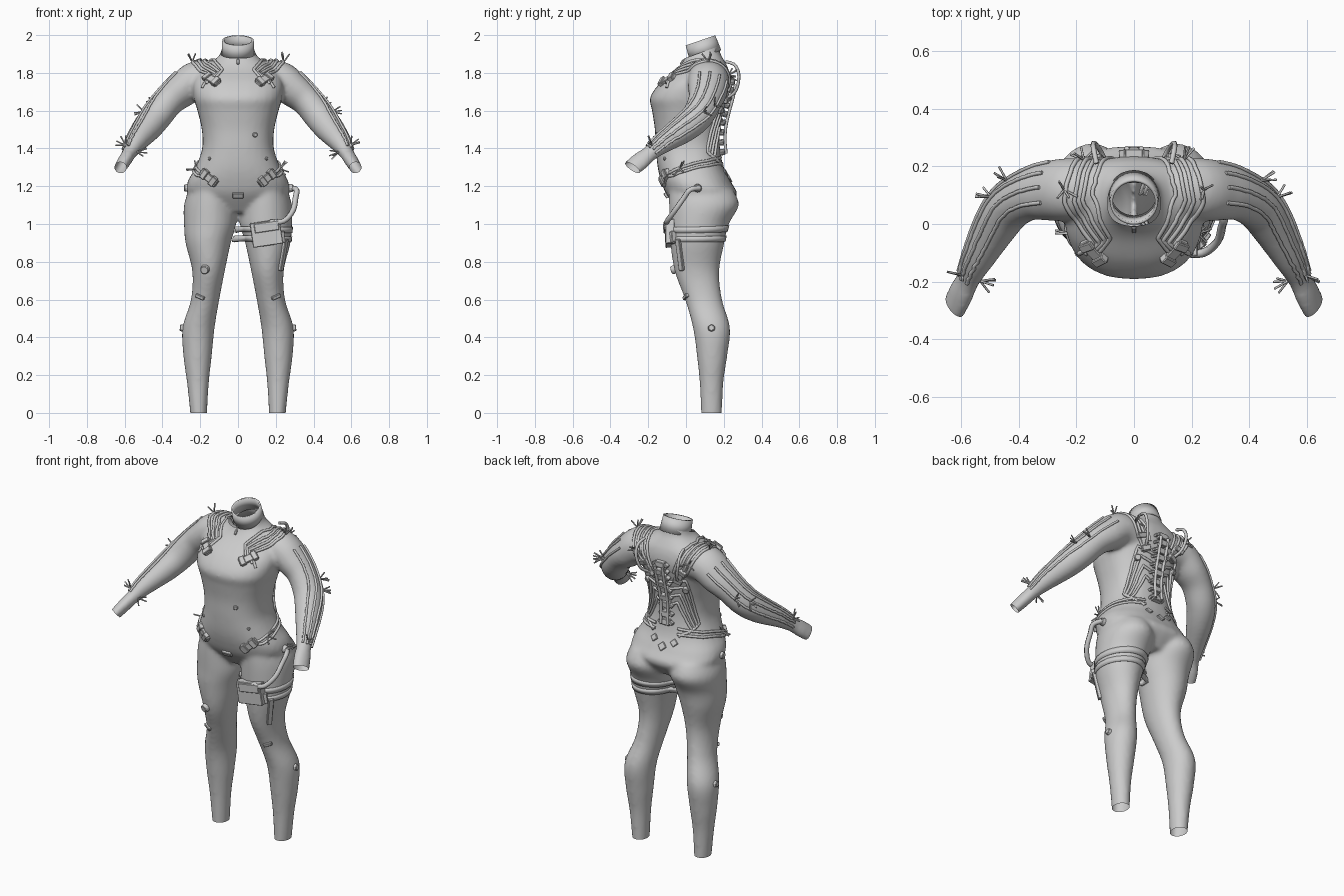
import bpy, bmesh, random
from math import cos, sin, pi, copysign
from mathutils import Vector, Matrix, Quaternion
from mathutils.bvhtree import BVHTree

random.seed(4)
cube = bpy.data.objects.get("Cube")
if cube:
    bpy.data.objects.remove(cube)

grey = bpy.data.materials.new("suit grey")
grey.use_nodes = True
grey.diffuse_color = (0.6, 0.6, 0.6, 1)
grey.node_tree.nodes["Principled BSDF"].inputs["Base Color"].default_value = (0.6, 0.6, 0.6, 1)


def link(name, data, smooth=False):
    """Put object data in the scene with the suit material."""
    data.materials.append(grey)
    obj = bpy.data.objects.new(name, data)
    bpy.context.collection.objects.link(obj)
    if smooth:
        data.shade_smooth()
    return obj


def from_bmesh(name, bm, smooth=False):
    mesh = bpy.data.meshes.new(name)
    bmesh.ops.recalc_face_normals(bm, faces=bm.faces)
    bm.to_mesh(mesh)
    bm.free()
    return link(name, mesh, smooth)


def bake(obj):
    """Replace an object's mesh by its modified mesh."""
    bpy.context.view_layer.update()
    graph = bpy.context.evaluated_depsgraph_get()
    mesh = bpy.data.meshes.new_from_object(obj.evaluated_get(graph))
    obj.modifiers.clear()
    obj.data = mesh


def smooth_rows(rows, steps=5):
    """Catmull-Rom interpolation through rows of numbers."""
    out = []
    for i in range(len(rows) - 1):
        four = [rows[min(max(j, 0), len(rows) - 1)] for j in range(i - 1, i + 3)]
        for k in range(steps):
            t = k / steps
            out.append([b + t / 2 * (c - a + t * (2 * a - 5 * b + 4 * c - d + t * (3 * (b - c) + d - a)))
                        for a, b, c, d in zip(*four)])
    return out + [list(rows[-1])]


def loft(bm, rings, power=2.0, count=32):
    """Closed skin through rings given as centre and two radius vectors."""
    loops = []
    for centre, u, v in rings:
        loop = []
        for i in range(count):
            c, s = cos(2 * pi * i / count), sin(2 * pi * i / count)
            c, s = (copysign(abs(w) ** (2 / power), w) for w in (c, s))
            loop.append(bm.verts.new(centre + u * c + v * s))
        loops.append(loop)
    for a, b in zip(loops, loops[1:]):
        for i in range(count):
            j = (i + 1) % count
            bm.faces.new((a[i], a[j], b[j], b[i]))
    bm.faces.new(loops[0])
    bm.faces.new(loops[-1])


# Body sections: torso is height, front, back, half width
torso = [(1.06, -.03, .2, .13), (1.15, -.1, .27, .26), (1.22, -.13, .24, .268), (1.3, -.15, .2, .225),
         (1.4, -.16, .18, .19), (1.5, -.165, .18, .192), (1.6, -.18, .2, .215), (1.67, -.19, .22, .235),
         (1.75, -.135, .235, .24), (1.82, -.05, .225, .2), (1.87, -.01, .2, .125), (1.91, 0, .18, .09),
         (2, 0, .17, .08)]
# Leg is height, centre x, centre y, half width, half depth
leg = [(1.18, .14, .08, .12, .17), (1.1, .146, .095, .14, .185), (1, .148, .07, .138, .157),
       (.9, .158, .06, .12, .143), (.75, .156, .058, .086, .118), (.6, .174, .093, .075, .098),
       (.45, .209, .135, .085, .098), (.3, .214, .138, .075, .08), (.15, .212, .135, .057, .062),
       (-.05, .207, .135, .041, .054)]
# Arm is centre, half width, half thickness
arm = [(.08, .12, 1.75, .1, .1), (.21, .12, 1.765, .11, .1), (.3, .115, 1.705, .105, .09),
       (.365, .1, 1.65, .09, .08), (.43, .06, 1.57, .083, .08), (.48, -.01, 1.505, .075, .073),
       (.54, -.12, 1.43, .056, .054), (.575, -.19, 1.375, .044, .038), (.6, -.24, 1.335, .052, .036),
       (.63, -.3, 1.285, .05, .03), (.65, -.34, 1.25, .04, .02)]

X, Y = Vector((1, 0, 0)), Vector((0, 1, 0))
bm = bmesh.new()
loft(bm, [(Vector((0, (f + b) / 2, z)), X * w, Y * (b - f) / 2) for z, f, b, w in smooth_rows(torso)], 2.35)
arm_rows = smooth_rows(arm)
arm_frames = []
for i, row in enumerate(arm_rows):
    before, after = arm_rows[max(i - 1, 0)], arm_rows[min(i + 1, len(arm_rows) - 1)]
    along = (Vector(after[:3]) - Vector(before[:3])).normalized()
    across = along.cross(Vector((.5, .3, .8))).normalized()
    arm_frames.append((Vector(row[:3]), across, across.cross(along)))
for side in (1, -1):
    flip = Matrix.Diagonal((side, 1, 1))
    loft(bm, [(Vector((side * x, y, z)), X * a, Y * b) for z, x, y, a, b in smooth_rows(leg)])
    loft(bm, [(flip @ p, flip @ u * row[3], flip @ v * row[4])
              for (p, u, v), row in zip(arm_frames, arm_rows)])
body = from_bmesh("body_suit", bm)
remesh = body.modifiers.new("fuse", 'REMESH')
remesh.mode = 'VOXEL'
remesh.voxel_size = .012
relax = body.modifiers.new("relax", 'SMOOTH')
relax.iterations = 6
bake(body)

# Open the neck, ankles and cuffs
bm = bmesh.new()
bm.from_mesh(body.data)


def cut(point, normal, keep):
    verts = [v for v in bm.verts if keep(v.co)]
    chosen = set(verts)
    edges = [e for e in bm.edges if chosen.issuperset(e.verts)]
    faces = [f for f in bm.faces if chosen.issuperset(f.verts)]
    bmesh.ops.bisect_plane(bm, geom=verts + edges + faces, plane_co=point, plane_no=normal, clear_outer=True)


cut((0, .1, 1.915), (0, -.33, .94), lambda p: p.z > 1.75)
cut((0, 0, 0), (0, 0, -1), lambda p: p.z < .3)
for side in (1, -1):
    cut((side * .622, -.285, 1.3), (side * .45, -.6, -.65), lambda p: p.x * side > .5)
bm.to_mesh(body.data)
surface = BVHTree.FromBMesh(bm)
bm.free()
body.data.shade_smooth()


def snap(p, lift=0.0):
    where, normal, _, _ = surface.find_nearest(Vector(p))
    return where + normal * lift, normal


def tube(name, points, radius=.008):
    curve = bpy.data.curves.new(name, 'CURVE')
    curve.dimensions = '3D'
    curve.bevel_depth, curve.bevel_resolution, curve.use_fill_caps = radius, 1, True
    spline = curve.splines.new('POLY')
    spline.points.add(len(points) - 1)
    for dot, p in zip(spline.points, points):
        dot.co = (*p, 1)
    obj = link(name, curve)
    bpy.context.view_layer.update()
    mesh = bpy.data.meshes.new_from_object(obj.evaluated_get(bpy.context.evaluated_depsgraph_get()))
    bpy.data.objects.remove(obj)
    mesh.materials.clear()
    link(name, mesh, True)


def lane(name, points, radius=.008):
    """Tube that hugs the body between the given points."""
    points = [Vector(p) for p in points]
    path = [a.lerp(b, k / 6) for a, b in zip(points, points[1:]) for k in range(6)] + points[-1:]
    tube(name, [snap(p, .003)[0] for p in path], radius)


def fitting(name, p, size, spin=0.0, sides=4, lift=0.0):
    """Box, or knob with more sides, seated on the body."""
    where, normal = snap(p, lift)
    turn = normal.to_track_quat('Z', 'Y') @ Quaternion((0, 0, 1), spin)
    place = Matrix.LocRotScale(where, turn, Vector(size))
    bm = bmesh.new()
    if sides == 4:
        bmesh.ops.create_cube(bm, size=1, matrix=place)
    else:
        bmesh.ops.create_cone(bm, cap_ends=True, segments=sides, radius1=.5, radius2=.4, depth=1, matrix=place)
    obj = from_bmesh(name, bm)
    bevel = obj.modifiers.new("soft edges", 'BEVEL')
    bevel.width = .003
    bake(obj)


def spikes(name, p, count=4):
    root, normal = snap(p)
    for _ in range(count):
        stray = Vector([random.uniform(-.8, .8) for _ in range(3)])
        tube(name, [root, root + (normal + stray).normalized() * .055], .004)


def connector(name, p, spin):
    fitting(name + "_base", p, (.11, .04, .025), spin)
    reach = snap(p)[1].to_track_quat('Z', 'Y') @ Quaternion((0, 0, 1), spin) @ X * .035
    for end in (-1, 1):
        fitting(name + "_plug", Vector(p) + reach * end, (.03, .052, .045), spin)


# Paired tubes and fittings
for side, word in ((1, "left_"), (-1, "right_")):
    def at(x, y, z):
        return Vector((side * x, y, z))

    for k in range(4):
        w = 1 + .19 * k
        lane(word + "shoulder_tube", [at(x * w, y, z - .02 * k) for x, y, z in (
            (.12, -.1, 1.78), (.085, -.06, 1.83), (.13, 0, 1.88), (.15, .08, 1.9),
            (.135, .18, 1.88), (.11, .25, 1.8), (.08, .26, 1.7))])
    for angle in (-.9, -.35, .2, .75):
        lane(word + "arm_tube", [at(*(p + (v * cos(angle) + u * sin(angle)) * .11))
                                 for p, u, v in arm_frames[8:36:3]], .007)
    for k in range(4):
        w, h = .025 * k, .05 * k
        lane(word + "back_tube", [at(.03, .25, 1.48 + h), at(.08 + w, .24, 1.5 + h), at(.12 + w, .2, 1.43 + h / 2),
                                  at(.15 + w, .15, 1.35 + h / 3), at(.09 + w, .22, 1.32 + h / 4)])
    for drop in (0, .03):
        lane(word + "waist_tube", [at(.08, .22, 1.36 - drop), at(.2, .12, 1.34 - drop), at(.25, 0, 1.32 - drop),
                                   at(.23, -.08, 1.29 - drop), at(.18, -.15, 1.25)])
    tube(word + "back_hose", smooth_rows([at(.13, .21, 1.86), at(.14, .26, 1.84), at(.14, .28, 1.78),
                                          at(.12, .26, 1.7), at(.09, .2, 1.66)]), .009)
    connector(word + "chest_connector", at(.14, -.1, 1.765), side * .55)
    connector(word + "hip_connector", at(.17, -.15, 1.24), side * .7)
    connector(word + "back_connector", at(.12, .26, 1.68), side * -1.2)
    for p in ((.25, .12, 1.88), (.17, .27, 1.8), (.45, .16, 1.63), (.51, .1, 1.6), (.6, -.18, 1.42),
              (.53, -.2, 1.38), (.24, -.04, 1.3)):
        spikes(word + "wire_ends", at(*p))
    fitting(word + "calf_knob", at(.3, .135, .45), (.045, .045, .03), 0, 6)
    fitting(word + "knee_tab", at(.2, 0, .615), (.05, .02, .02), side * .4)
    fitting(word + "back_knob", at(.16, .25, 1.58), (.045, .045, .04), 0, 12)
    fitting(word + "low_back_plate", at(.07, .24, 1.29), (.035, .035, .015), pi / 4)
    fitting(word + "hip_button", at(.18, -.15, 1.35), (.02, .02, .015), 0, 12)

# Spine column
for i in range(9):
    z = 1.39 + .045 * i
    fitting("spine_block", (0, .26, z), (.06 - .02 * (i % 2), .034, .05 + .02 * (i % 2)))
    for side in (1, -1):
        fitting("spine_pin", (side * .04, .26, z), (.025, .016, .05), side * .5)
for side in (1, -1):
    tube("spine_hose", smooth_rows([snap((side * .025, .26, 1.38 + .06 * i), .03)[0] for i in range(7)]), .009)
fitting("low_spine_plate", (0, .24, 1.25), (.04, .04, .015), pi / 4)

# Small front pieces
fitting("front_plate", (0, -.1, 1.155), (.06, .03, .025))
fitting("belly_button_knob", (.1, -.18, 1.47), (.03, .03, .02), 0, 12)
fitting("collar_pull", (0, -.03, 1.865), (.014, .03, .016))
fitting("thigh_knob", (-.18, -.08, .755), (.055, .055, .04), 0, 10)
fitting("right_hip_knob", (-.3, .04, 1.19), (.045, .045, .03), 0, 12)

# Thigh straps, pouch and hose
for height in (.968, .915):
    bm = bmesh.new()
    rows = [[bm.verts.new(snap((.155 + .16 * cos(a * pi / 20), .06 + .19 * sin(a * pi / 20), height + dz), .006)[0])
             for a in range(40)] for dz in (-.016, .016)]
    for i in range(40):
        j = (i + 1) % 40
        bm.faces.new((rows[0][i], rows[0][j], rows[1][j], rows[1][i]))
    strap = from_bmesh("thigh_strap", bm, True)
    strap.modifiers.new("thickness", 'SOLIDIFY').thickness = .012
    bake(strap)
fitting("pouch", (.15, -.1, .95), (.16, .13, .05), .15)
fitting("pouch_flap", (.15, -.1, .985), (.13, .05, .065), .15)
fitting("pouch_buckle", (.23, -.08, .93), (.04, .06, .05), .15)
fitting("hanging_strap", (.265, -.05, .83), (.028, .17, .03))
tube("thigh_hose", smooth_rows([(.17, -.1, 1.01), (.24, -.1, 1.015), (.29, -.06, 1.07), (.305, -.01, 1.14),
                                (.31, .02, 1.18), (.285, .07, 1.19)]), .015)
fitting("hose_socket", (.3, .06, 1.19), (.05, .05, .04), 0, 12)

# Collar
bm = bmesh.new()
bmesh.ops.create_cone(bm, segments=40, radius1=.088, radius2=.083, depth=.085,
                      matrix=Matrix.Translation((0, .09, 1.932)) @ Matrix.Rotation(.33, 4, 'X'))
collar = from_bmesh("collar", bm, True)
collar.modifiers.new("thickness", 'SOLIDIFY').thickness = .01
bake(collar)
